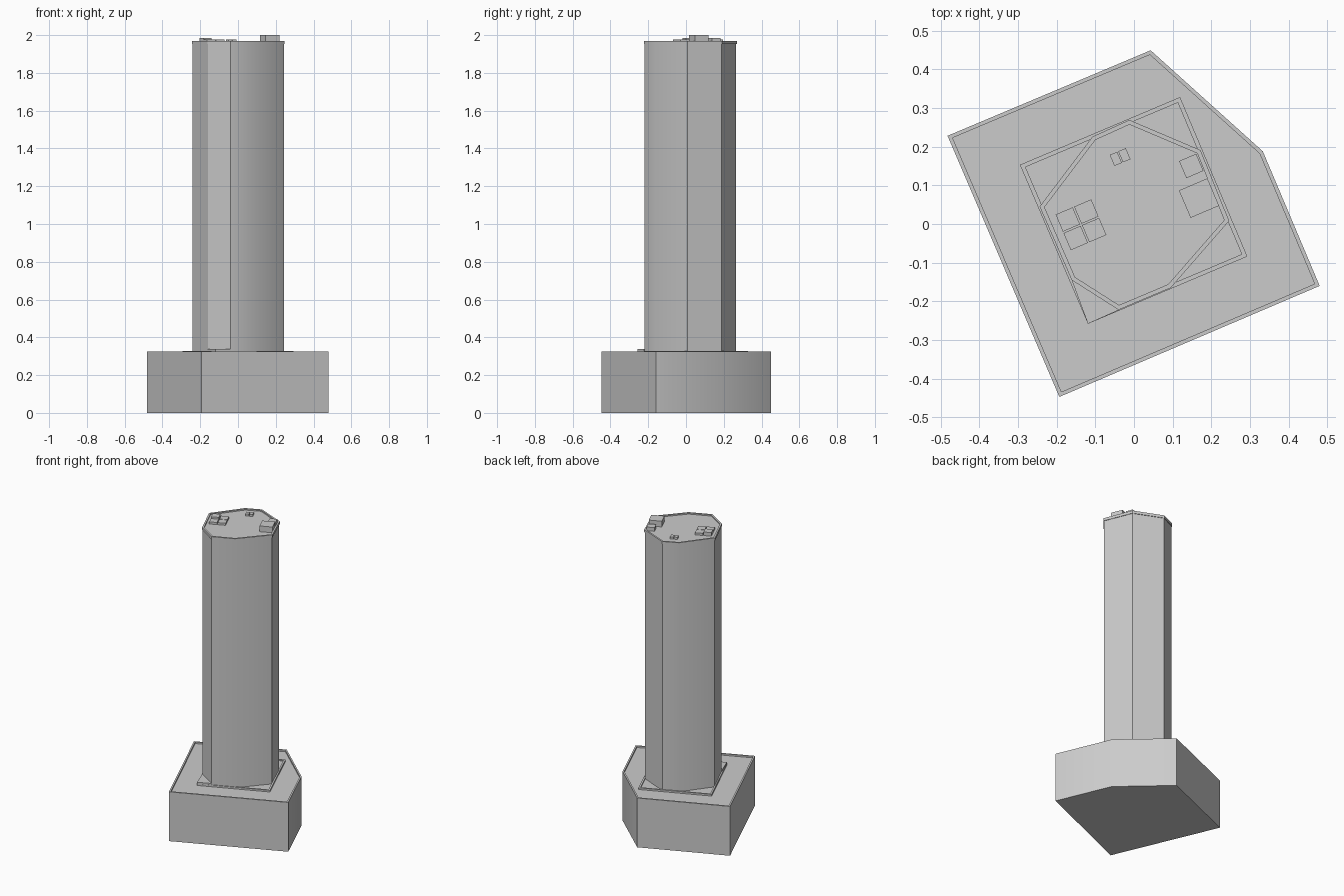
import bpy, bmesh, math

if "Cube" in bpy.data.objects:
    bpy.data.objects.remove(bpy.data.objects["Cube"])

TILT = math.radians(23.1)


def prism(name, pts, z0, z1, rim=0.0, depth=0.0, smooth=True):
    """Extruded outline, optionally with a thin parapet around a sunken deck."""
    bm = bmesh.new()
    base = bm.faces.new([bm.verts.new((x, y, z0)) for x, y in pts])
    ext = bmesh.ops.extrude_face_region(bm, geom=[base], use_keep_orig=True)
    top = [g for g in ext["geom"] if isinstance(g, bmesh.types.BMFace)][0]
    for v in top.verts:
        v.co.z = z1
    bmesh.ops.recalc_face_normals(bm, faces=bm.faces)
    if rim:
        bmesh.ops.inset_region(bm, faces=[top], thickness=rim, use_even_offset=True)
        deck = bmesh.ops.extrude_discrete_faces(bm, faces=[top])["faces"][0]
        # wall between the parapet top and the lowered deck
        for v in deck.verts:
            v.co.z = z1 - depth
        bmesh.ops.recalc_face_normals(bm, faces=bm.faces)
    me = bpy.data.meshes.new(name)
    bm.to_mesh(me)
    bm.free()
    ob = bpy.data.objects.new(name, me)
    bpy.context.collection.objects.link(ob)
    if smooth:
        bpy.ops.object.select_all(action='DESELECT')
        ob.select_set(True)
        bpy.context.view_layer.objects.active = ob
        bpy.ops.object.shade_smooth_by_angle(angle=math.radians(30))
    return ob


def tilted_box(name, cx, cy, w, d, z0, z1):
    """Box turned to the building's grid direction."""
    c, s = math.cos(TILT), math.sin(TILT)
    pts = [(cx + u * w / 2 * c - v * d / 2 * s, cy + u * w / 2 * s + v * d / 2 * c)
           for u, v in ((-1, -1), (1, -1), (1, 1), (-1, 1))]
    return prism(name, pts, z0, z1, smooth=False)


# podium with low parapet
podium = [(-0.193, -0.447), (0.48, -0.16), (0.333, 0.188), (0.043, 0.449), (-0.482, 0.228)]
prism("podium", podium, 0, 0.326, rim=0.01, depth=0.01)

# rimmed rectangular plinth under the tower
plinth = [(-0.119, -0.258), (0.293, -0.084), (0.119, 0.328), (-0.295, 0.153)]
prism("tower_plinth", plinth, 0.31, 0.327, rim=0.011, depth=0.006)

# tower shaft and roof slab with parapet
tower = [(-0.04, -0.222), (0.095, -0.165), (0.246, 0.008), (0.172, 0.191),
         (-0.012, 0.269), (-0.107, 0.226), (-0.244, 0.045), (-0.161, -0.145)]
prism("tower_shaft", [(x * 0.985, y * 0.985) for x, y in tower], 0.315, 1.955)
prism("roof_slab", tower, 1.962 - 0.01, 1.97, rim=0.011, depth=0.008)

# canopy over the front left corner
prism("corner_canopy", [(-0.119, -0.258), (-0.038, -0.222), (-0.161, -0.145)],
      0.318, 0.337, smooth=False)

# rooftop plant: four coolers, twin vents and two rooms
c, s = math.cos(TILT), math.sin(TILT)
for i, (u, v) in enumerate(((-1, 1), (1, 1), (1, -1), (-1, -1))):
    o = 0.026
    tilted_box(f"cooler_{i + 1}", -0.137 + o * (u * c - v * s), -0.002 + o * (u * s + v * c),
               0.048, 0.048, 1.96, 1.986 if i == 0 else 1.976)
for i, u in enumerate((-1, 1)):
    tilted_box(f"vent_{i + 1}", -0.036 + u * 0.012 * c, 0.173 + u * 0.012 * s,
               0.021, 0.031, 1.96, 1.976)
tilted_box("stair_room", 0.148, 0.15, 0.048, 0.048, 1.96, 1.986)
tilted_box("lift_room", 0.168, 0.067, 0.08, 0.077, 1.96, 2.0)
